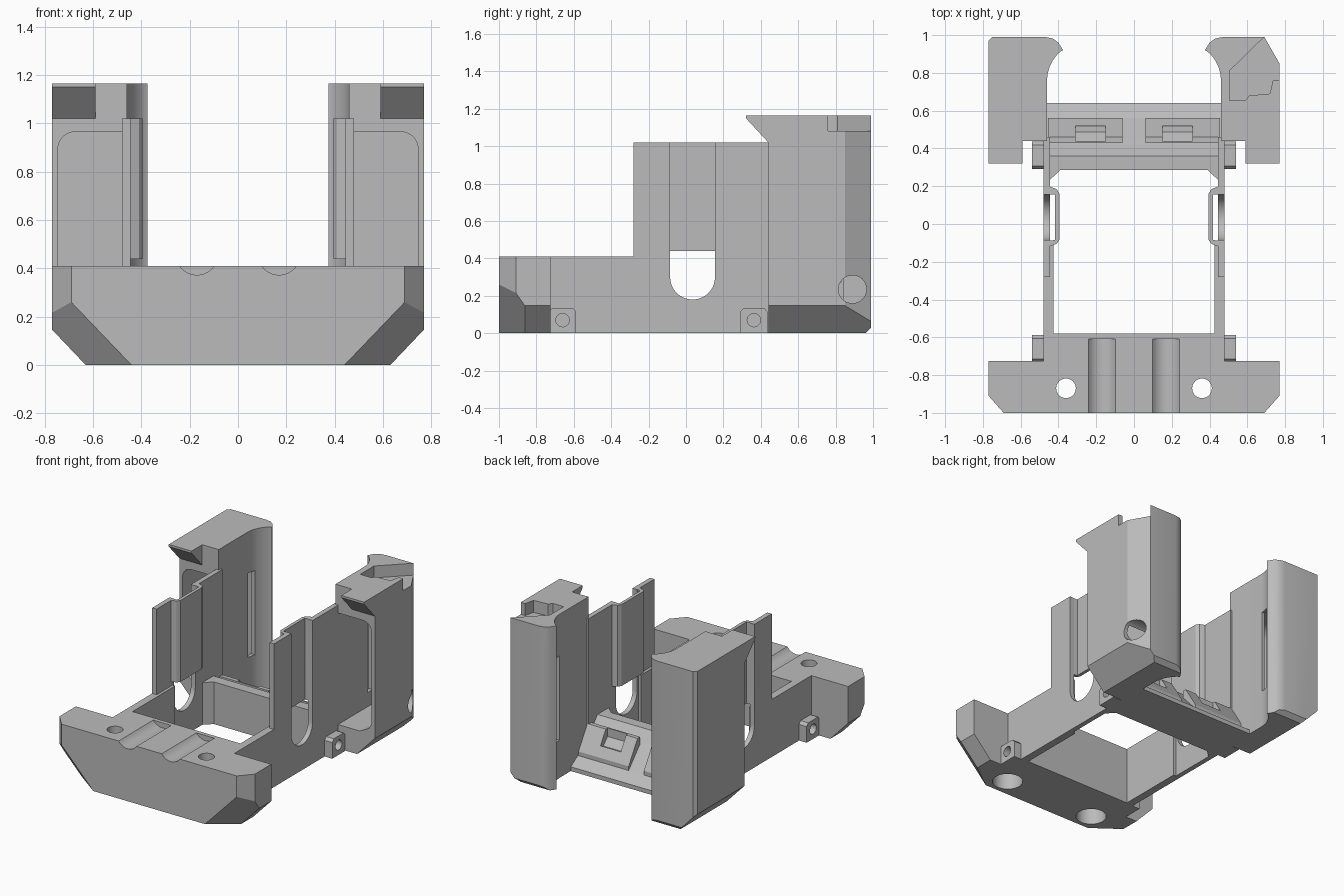
import bpy, bmesh, math
from mathutils import Vector

if "Cube" in bpy.data.objects:
    bpy.data.objects.remove(bpy.data.objects["Cube"], do_unlink=True)

grey = bpy.data.materials.new("plain_grey")
grey.use_nodes = True
grey.diffuse_color = (0.5, 0.5, 0.5, 1)
grey.node_tree.nodes["Principled BSDF"].inputs["Base Color"].default_value = (0.5, 0.5, 0.5, 1)


def prism(name, pts, axis, a, b, planes=()):
    """Extrude a 2D profile along an axis, then trim by (point, outward normal) planes."""
    def place(p, t):
        return {"x": (t, p[0], p[1]), "y": (p[0], t, p[1]), "z": (p[0], p[1], t)}[axis]
    bm = bmesh.new()
    low = [bm.verts.new(place(p, a)) for p in pts]
    high = [bm.verts.new(place(p, b)) for p in pts]
    bm.faces.new(low)
    bm.faces.new(high)
    for i in range(len(pts)):
        j = (i + 1) % len(pts)
        bm.faces.new((low[i], low[j], high[j], high[i]))
    for point, normal in planes:
        geom = bm.verts[:] + bm.edges[:] + bm.faces[:]
        cut = bmesh.ops.bisect_plane(bm, geom=geom, plane_co=point, plane_no=normal, clear_outer=True)
        edges = [e for e in cut["geom_cut"] if isinstance(e, bmesh.types.BMEdge)]
        bmesh.ops.contextual_create(bm, geom=edges)
    bmesh.ops.recalc_face_normals(bm, faces=bm.faces[:])
    mesh = bpy.data.meshes.new(name)
    bm.to_mesh(mesh)
    bm.free()
    mesh.materials.append(grey)
    obj = bpy.data.objects.new(name, mesh)
    bpy.context.collection.objects.link(obj)
    return obj


def rect(a0, a1, b0, b1):
    return [(a0, b0), (a1, b0), (a1, b1), (a0, b1)]


def arc(cx, cy, r, start, end, n=10):
    angles = [math.radians(start + (end - start) * i / n) for i in range(n + 1)]
    return [(cx + r * math.cos(t), cy + r * math.sin(t)) for t in angles]


def circle(cx, cy, r, n=32):
    return arc(cx, cy, r, 0, 360, n)[:-1]


def carve(obj, cutters):
    for c in cutters:
        mod = obj.modifiers.new("cut", "BOOLEAN")
        mod.operation, mod.solver, mod.object = "DIFFERENCE", "EXACT", c
    bpy.context.view_layer.update()
    deps = bpy.context.evaluated_depsgraph_get()
    mesh = bpy.data.meshes.new_from_object(obj.evaluated_get(deps))
    obj.modifiers.clear()
    obj.data = mesh
    for c in cutters:
        bpy.data.objects.remove(c, do_unlink=True)


def smooth(obj):
    bpy.ops.object.select_all(action="DESELECT")
    obj.select_set(True)
    bpy.context.view_layer.objects.active = obj
    bpy.ops.object.shade_smooth_by_angle(angle=math.radians(25))


SIDES = ((1, "left"), (-1, "right"))
TOP = 1.165

# Front bar with faceted lower corners, cable grooves and counterbored holes
half = [(0.69, -1), (0.77, -0.91), (0.77, -0.725), (0.48, -0.725), (0.48, -0.58)]
outline = half + [(-x, y) for x, y in reversed(half)]
trims = []
for s, _ in SIDES:
    trims.append((Vector((s * 0.63, 0, 0)), Vector((s, 0, -0.95))))
    trims.append((Vector((s * 0.44, -1, 0)), Vector((s, -1.36, -0.96))))
bar = prism("front_bar", outline, "z", 0, 0.41, trims)
cuts = []
for s, _ in SIDES:
    cuts.append(prism("cutter", circle(s * 0.17, 0.46, 0.087), "y", -1.1, -0.61))
    cuts.append(prism("cutter", circle(s * 0.36, -0.87, 0.052), "z", -0.1, 0.6))
    cuts.append(prism("cutter", circle(s * 0.36, -0.87, 0.1), "z", -0.1, 0.13))
carve(bar, cuts)
smooth(bar)

for s, side in SIDES:
    # Thin side wall with a round-ended slot
    profile = [(-0.6, 0), (0.46, 0), (0.46, 1.02), (-0.28, 1.02), (-0.28, 0.41), (-0.6, 0.41)]
    wall = prism(side + "_wall", profile, "x", s * 0.445, s * 0.48)
    slot = arc(0.035, 0.3, 0.12, 180, 360, 20) + [(0.155, 1.1), (-0.085, 1.1)]
    carve(wall, [prism("cutter", slot, "x", s * 0.3, s * 0.6)])
    smooth(wall)
    prism(side + "_lower_wall", rect(-0.6, -0.1, 0, 0.41), "x", s * 0.425, s * 0.45)

    # Inward channel behind the upper slot
    channel = [(0.45, -0.12), (0.41, -0.105), (0.395, -0.085), (0.395, 0.16), (0.41, 0.185),
               (0.45, 0.2), (0.45, 0.158), (0.418, 0.155), (0.418, -0.085), (0.45, -0.088)]
    prism(side + "_slot_channel", [(s * x, y) for x, y in channel], "z", 0.44, 1.02)

    # Screw bosses
    for label, y in (("front", -0.66), ("rear", 0.363)):
        shape = rect(y - 0.073, y + 0.073, 0, 0.135)
        shape[2:] = [(y + 0.073, 0.115), (y + 0.055, 0.135), (y - 0.055, 0.135), (y - 0.073, 0.115)]
        boss = prism(side + "_" + label + "_boss", shape, "x", s * 0.47, s * 0.54)
        carve(boss, [prism("cutter", circle(y, 0.07, 0.036, 20), "x", s * 0.49, s * 0.6)])
        smooth(boss)

    # Rear tower: hooked nose on the inner side, hollow towards the front
    nose = arc(0.26, 0.76, 0.2, 0, 50, 12) + [(0.375, 0.92), (0.40, 0.96), (0.43, 0.982), (0.47, 0.99)]
    corner = [(0.69, 0.99), (0.77, 0.85)] if s > 0 else [(0.75, 0.99), (0.77, 0.97)]
    plan = [(0.46, 0.44)] + nose + corner + [(0.77, 0.44)]
    trims = [((s * 0.63, 0, 0), (s, 0, -0.95)), ((0, 0.96, 0), (0, 1, -1))]
    tower = prism(side + "_tower", [(s * x, y) for x, y in plan], "z", 0, TOP,
                  [(Vector(p), Vector(n)) for p, n in trims])
    hollow = [(0.48, 0.17), (0.65, 0.17)] + arc(0.675, 0.26, 0.07, -60, 0, 4)
    hollow += arc(0.675, 0.895, 0.07, 0, 90, 8) + [(0.48, 0.965)]
    cuts = [prism("cutter", [(s * x, z) for x, z in hollow], "y", 0.3, 0.84),
            prism("cutter", rect(0.77, 0.83, 0.27, 0.87), "x", s * 0.38, s * 0.52)]
    if s > 0:
        pocket = [(0.505, 0.655), (0.59, 0.655), (0.61, 0.68), (0.72, 0.69), (0.735, 0.76),
                  (0.85, 0.76), (0.85, 1.05), (0.75, 1.05), (0.505, 0.81)]
        cuts.append(prism("cutter", pocket, "z", 1.08, 1.3))
        cuts.append(prism("cutter", circle(0.89, 0.235, 0.075), "x", 0.55, 0.9))
    carve(tower, cuts)
    smooth(tower)

    # Overhanging hook at the tower top
    hook = [(0.32, TOP), (0.32, 1.15), (0.44, 1.02), (0.45, 1.02), (0.45, TOP)]
    prism(side + "_hook", hook, "x", s * 0.59, s * 0.77)

    # Corner gusset between wall and rear bridge
    gusset = [(0.46, 0.22), (0.46, 0.3), (0.39, 0.3), (0.39, 0.285)]
    prism(side + "_gusset", [(s * x, y) for x, y in gusset], "z", 0, 0.3)

    # Sloped clip panel with a notch
    panel = [(0.43, 0.1), (0.43, 0.27), (0.46, 0.27), (0.56, 0.11), (0.56, 0.04)]
    clip = prism(side + "_clip_panel", panel, "x", s * 0.06, s * 0.455)
    notch = rect(0.44, 0.52, 0.16, 0.4)
    carve(clip, [prism("cutter", notch, "x", s * 0.15, s * 0.31)])

# Rear bridge joining the towers
bridge = [(0.285, 0), (0.285, 0.3), (0.36, 0.3), (0.42, 0.23), (0.45, 0.2),
          (0.56, 0.08), (0.64, 0.03), (0.64, 0)]
prism("rear_bridge", bridge, "x", -0.47, 0.47)
